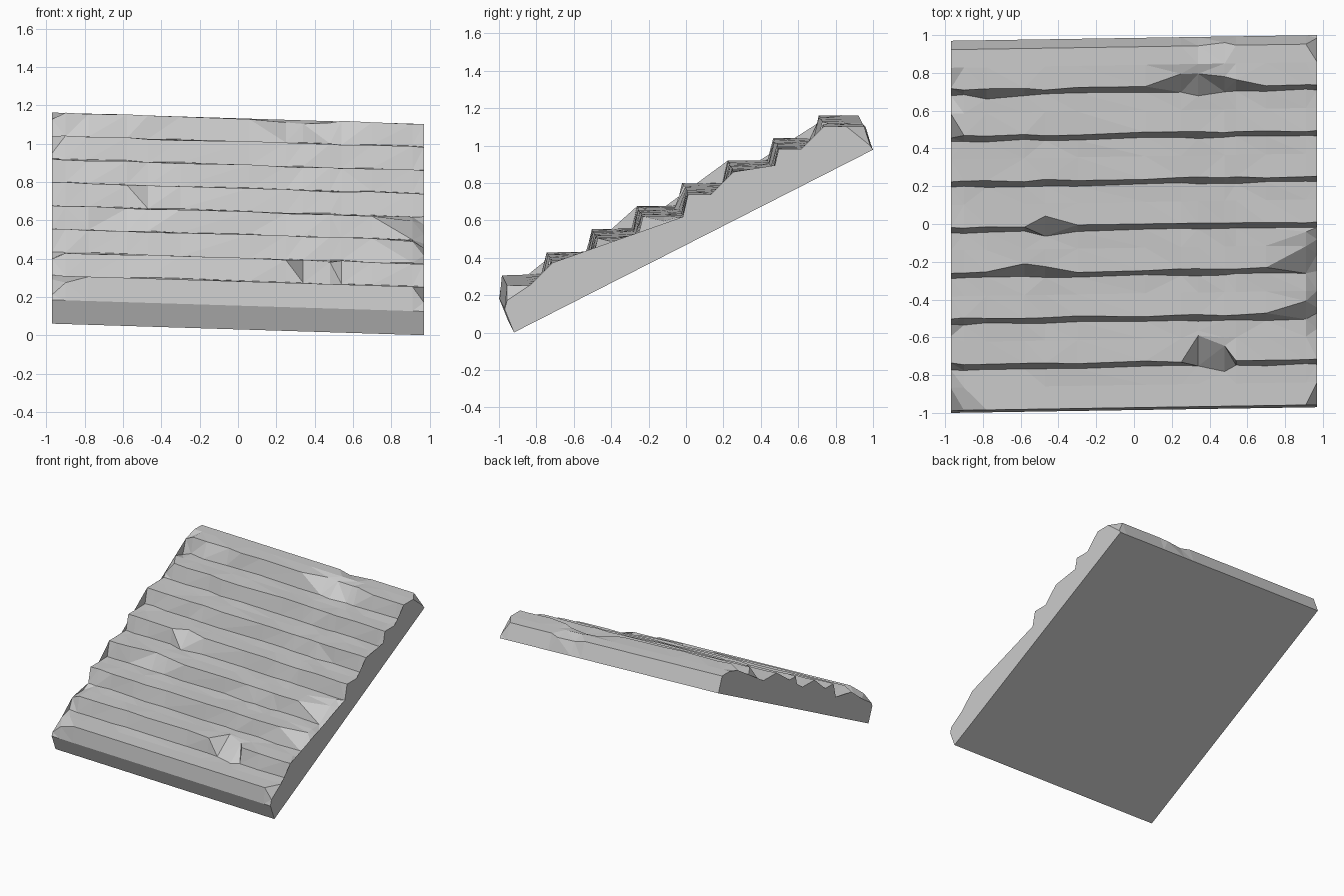
import bpy, bmesh, random

if "Cube" in bpy.data.objects:
    bpy.data.objects.remove(bpy.data.objects["Cube"])

random.seed(4)
STEPS = 8
XS = [-0.97, -0.9, -0.78, -0.58, -0.47, -0.3, 0.06, 0.25, 0.34, 0.48, 0.54, 0.7, 0.91, 0.97]

# Chips and wear: (step, point, station) -> (dy, dz)
CHIPS = {
    # loose bites out of the step noses
    (1, "nose", 8): (0.13, 0), (1, "nose", 9): (0.08, -0.01), (1, "base", 9): (-0.035, 0),
    (1, "mid", 8): (0.04, 0),
    (3, "nose", 3): (0.05, 0), (3, "nose", 4): (0.03, 0),
    (4, "nose", 4): (0.05, 0), (4, "base", 4): (-0.02, 0),
    (7, "nose", 7): (0.075, -0.01), (7, "nose", 8): (0.065, -0.015), (7, "nose", 9): (0.045, -0.01),
    (7, "nose", 10): (0.035, 0), (7, "base", 8): (-0.02, 0),
    # left end corners
    (0, "nose", 0): (-0.002, -0.10), (0, "nose", 1): (0, -0.035), (0, "mid", 0): (0, -0.02),
    (1, "nose", 0): (0.01, -0.035), (1, "mid", 0): (0.03, -0.03),
    (6, "nose", 0): (-0.01, -0.09), (7, "nose", 0): (0.01, -0.035),
    (7, "base", 0): (0.0, -0.03), (7, "base", 2): (-0.02, 0),
    # right end corners
    (0, "nose", 13): (0, -0.08), (2, "base", 13): (0.03, -0.015),
    (1, "mid", 13): (0.04, -0.03),
    (2, "nose", 13): (0.03, -0.08), (2, "nose", 12): (0.06, -0.01), (2, "mid", 13): (0, -0.04),
    (3, "base", 13): (0.01, -0.02), (3, "nose", 13): (0.07, -0.09),
    (3, "nose", 12): (0.11, -0.02), (3, "mid", 12): (0.07, 0), (3, "mid", 13): (0.03, -0.04),
    # back edge
    (8, "back", 13): (0.032, -0.10), (8, "back", 8): (0.0, -0.02), (8, "back", 9): (0.015, -0.015),
}


def profile():
    """Side outline at mid width: front edge, steps, back and underside."""
    pts = [(0, "low", -0.935, 0.031), (0, "front", -0.985, 0.155)]
    for i in range(STEPS):
        y, z = -0.972 + 0.242 * i, 0.282 + 0.1215 * i
        if i:
            pts.append((i, "base", y - 0.028, z - 0.119))
        pts.append((i, "nose", y, z))
        pts.append((i, "mid", y + 0.12, z))
    pts.append((8, "back", 0.938, 1.13))
    pts.append((8, "end", 0.985, 1.008))
    return pts


# Worn stair slab: the outline swept sideways with a slight tilt
bm = bmesh.new()
rows = []
for s, x in enumerate(XS):
    row = []
    for step, kind, y, z in profile():
        dy, dz = CHIPS.get((step, kind, s), (0, 0))
        if kind in ("nose", "base") and step and 0 < s < len(XS) - 1:
            dy += random.uniform(-0.006, 0.006)
            dz += random.uniform(-0.004, 0.004)
        row.append(bm.verts.new((x, y + dy + 0.0155 * x, z + dz - 0.031 * x)))
    rows.append(row)
n = len(rows[0])
for a, b in zip(rows, rows[1:]):
    for k in range(n):
        j = (k + 1) % n
        bm.faces.new((a[k], b[k], b[j], a[j]))
bm.faces.new(rows[0])
bm.faces.new(rows[-1][::-1])
bmesh.ops.triangulate(bm, faces=bm.faces[:])
bmesh.ops.recalc_face_normals(bm, faces=bm.faces[:])
mesh = bpy.data.meshes.new("worn_stone_stairs")
bm.to_mesh(mesh)
bm.free()
obj = bpy.data.objects.new("worn_stone_stairs", mesh)
bpy.context.collection.objects.link(obj)
